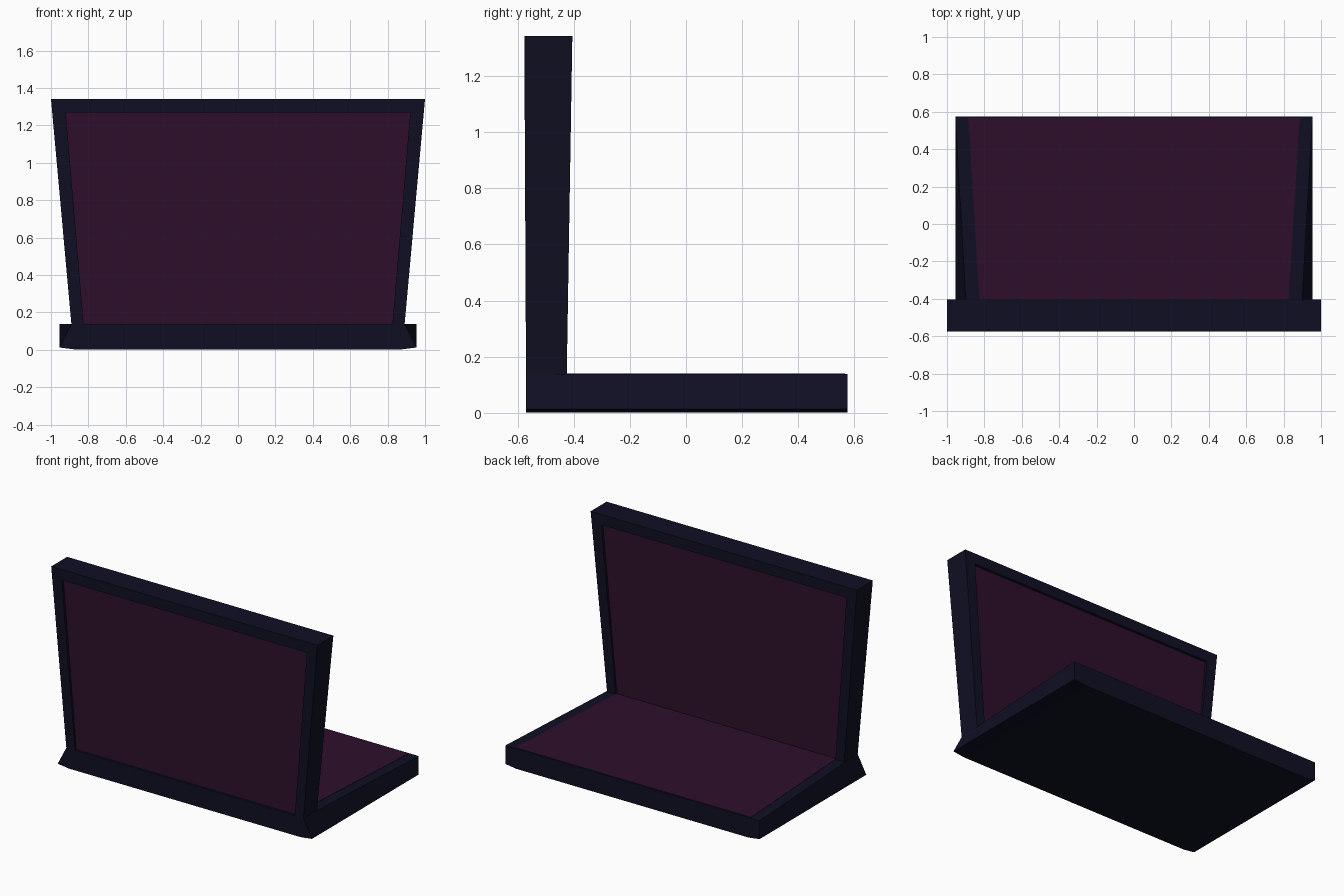
import bpy

if "Cube" in bpy.data.objects:
    bpy.data.objects.remove(bpy.data.objects["Cube"])


def material(name, rgb):
    m = bpy.data.materials.new(name)
    m.diffuse_color = (*rgb, 1)
    m.use_nodes = True
    m.node_tree.nodes["Principled BSDF"].inputs["Base Color"].default_value = m.diffuse_color
    return m


NAVY = material("dark navy", (0.0048, 0.0048, 0.0170))
PLUM = material("dark plum", (0.0270, 0.0048, 0.0240))


def loft(name, a, b, mat):
    """Solid between two matching point loops."""
    n = len(a)
    faces = [tuple(range(n))[::-1], tuple(range(n, 2 * n))]
    faces += [(i, (i + 1) % n, n + (i + 1) % n, n + i) for i in range(n)]
    me = bpy.data.meshes.new(name)
    me.from_pydata(a + b, [], faces)
    me.materials.append(mat)
    ob = bpy.data.objects.new(name, me)
    bpy.context.collection.objects.link(ob)
    return ob


def rect(x0, x1, y0, y1, z):
    return [(x0, y0, z), (x1, y0, z), (x1, y1, z), (x0, y1, z)]


# base slab: flared foot at the front, full width top at the rear
def base_section(y, top):
    return [(-0.87, y, 0.002), (0.87, y, 0.002), (0.955, y, 0.013),
            (top, y, 0.138), (-top, y, 0.138), (-0.955, y, 0.013)][::-1]


loft("base_slab", base_section(-0.57, 0.89), base_section(0.575, 0.955), NAVY)

# coloured plate on the base
y0, y1 = -0.43, 0.567
loft("base_panel",
     [(-0.825, y0, 0.134), (0.825, y0, 0.134), (0.885, y1, 0.134), (-0.885, y1, 0.134)],
     [(-0.825, y0, 0.14), (0.825, y0, 0.14), (0.885, y1, 0.14), (-0.885, y1, 0.14)], PLUM)

# upright frame: slanted posts and top rail
for side, label in ((-1, "left"), (1, "right")):
    lo = sorted((side * 0.825, side * 0.89))
    hi = sorted((side * 0.927, side * 1.0))
    loft(label + "_post", rect(*lo, -0.57, -0.425, 0.13),
         rect(*hi, -0.576, -0.405, 1.342), NAVY)
loft("top_rail", rect(-0.93, 0.93, -0.576, -0.406, 1.27),
     rect(-0.95, 0.95, -0.576, -0.405, 1.342), NAVY)

# recessed panel, visible on both sides of the upright
loft("upright_panel", rect(-0.835, 0.835, -0.555, -0.438, 0.13),
     rect(-0.935, 0.935, -0.558, -0.424, 1.29), PLUM)
